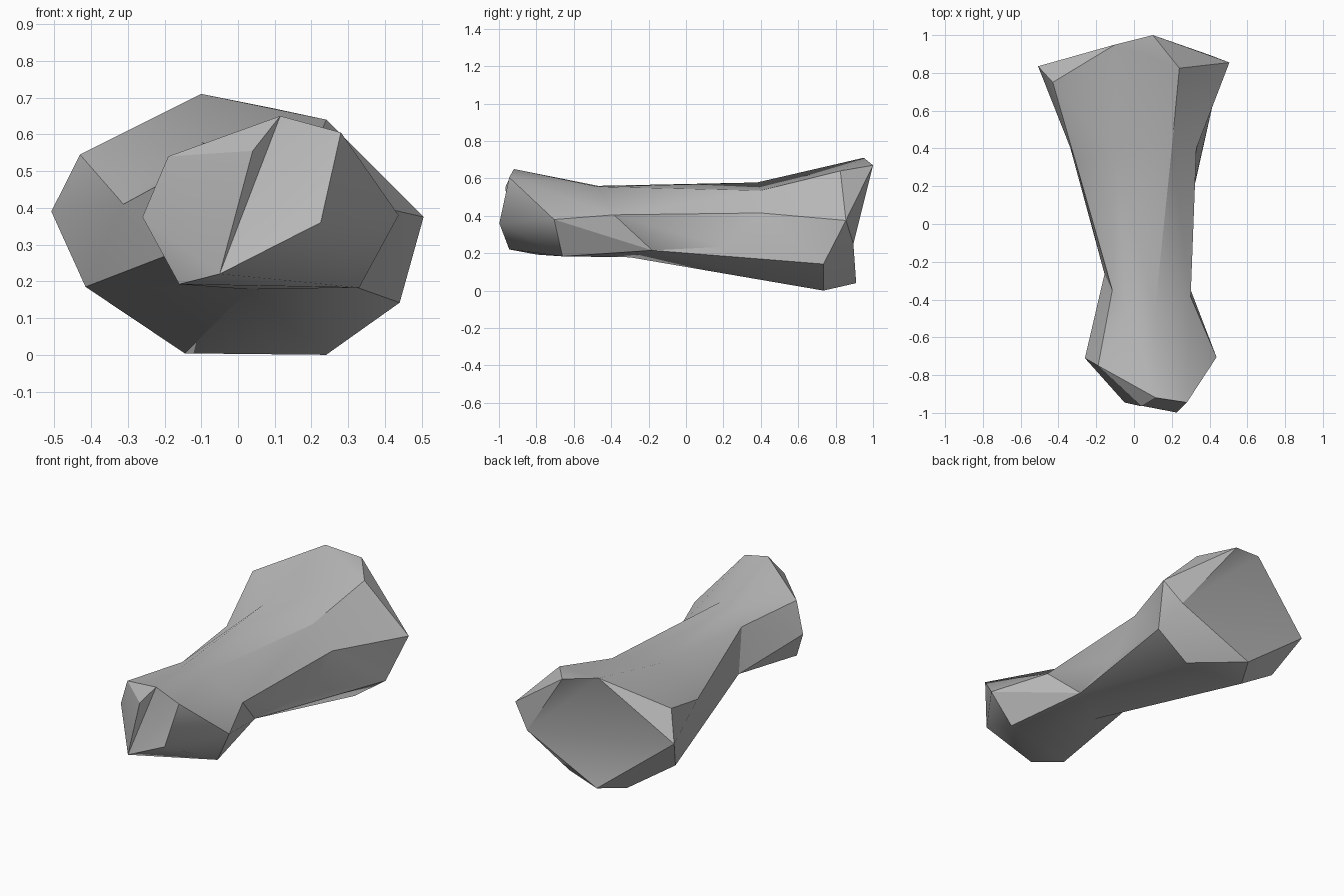
import bpy
import bmesh
import math
from mathutils import Vector

if "Cube" in bpy.data.objects:
    bpy.data.objects.remove(bpy.data.objects["Cube"], do_unlink=True)

# Corner points of the stone, grouped by section
points = dict(
    # narrow end
    tip_low=(-.05, -.945, .22), tip_left=(.04, -.965, .555),
    tip_top=(.115, -.92, .65), tip_right=(.28, -.945, .605),
    tip_nose=(.225, -.998, .36), cheek_left=(-.26, -.71, .375),
    brow_left=(-.19, -.75, .54), cheek_right=(.437, -.705, .38),
    jaw_right=(.33, -.66, .183), jaw_left=(-.16, -.795, .192),
    # waist
    waist_left=(-.115, -.35, .517), waist_top_left=(-.03, -.47, .56),
    waist_top_right=(.11, -.47, .555), waist_right=(.3, -.385, .405),
    waist_low_right=(.235, -.18, .215), waist_bottom=(.03, -.3, .178),
    waist_low_left=(-.156, -.265, .285),
    # flare
    flare_left=(-.312, .34, .41), flare_top_left=(-.1, .38, .578),
    flare_top_right=(.2, .4, .535), flare_right=(.33, .4, .415),
    flare_low_right=(.32, .21, .235),
    # broad end
    broad_low_left=(-.415, .69, .185), broad_left=(-.508, .835, .39),
    broad_brow=(-.43, .75, .545), broad_top=(-.1, .95, .71),
    broad_top_right=(.24, .825, .64), broad_right=(.505, .855, .375),
    broad_low_right=(.44, .735, .142), foot_right=(.24, .735, 0),
    foot_left=(-.145, .75, .004), back_top=(.1, 1, .67),
    back_right=(.4, .895, .25), back_foot=(-.06, .91, .04),
)

# Rings around the long axis; repeated names pinch the ring to a point
rings = [row.split() for row in (
    "tip_low tip_low tip_left tip_top tip_right "
    "tip_nose tip_nose tip_nose tip_low tip_low",
    "cheek_left cheek_left brow_left tip_top tip_right "
    "cheek_right jaw_right jaw_right jaw_left jaw_left",
    "waist_left waist_left waist_left waist_top_left waist_top_right "
    "waist_right waist_low_right waist_low_right waist_bottom waist_low_left",
    "flare_left flare_left flare_left flare_top_left flare_top_right "
    "flare_right flare_low_right waist_low_right waist_bottom waist_low_left",
    "broad_low_left broad_left broad_brow broad_top broad_top_right "
    "broad_right broad_low_right foot_right foot_left broad_low_left",
    "broad_left broad_left broad_left broad_top back_top "
    "broad_right back_right back_foot back_foot broad_left",
)]

# Quads that fold along a given corner, instead of outward
set_folds = {"flare_right": "broad_low_right", "flare_top_right": "broad_right"}

bm = bmesh.new()
verts = {name: bm.verts.new(co) for name, co in points.items()}


def add_fan(names):
    """Fill an outline with triangles that meet at its first corner."""
    first, *rest = [verts[n] for n in names]
    for pair in zip(rest, rest[1:]):
        bm.faces.new((first, *pair))


def add_patch(names):
    """Fill a triangle or bent quad; a quad is folded outward by default."""
    names = list(dict.fromkeys(names))
    if len(names) < 3:
        return
    if len(names) == 4:
        a, b, c, d = (Vector(points[n]) for n in names)
        centre = (a + b + c + d) / 4
        outward = centre - Vector((.05, centre.y, .35))
        normal = (b - a).cross(c - a)
        if (c - a).cross(d - b).dot(outward) < 0:
            normal.negate()
        fold_ac = normal.dot(d - a) <= 0
        if set_folds.get(names[0]) == names[2]:
            fold_ac = True
        if not fold_ac:
            names = names[1:] + names[:1]
    add_fan(names)


# Skin between neighbouring rings
for ring, following in zip(rings, rings[1:]):
    count = len(ring)
    for i in range(count):
        j = (i + 1) % count
        add_patch((ring[i], ring[j], following[j], following[i]))

# Close both ends
add_fan(dict.fromkeys(rings[0]))
add_fan("back_right back_foot broad_left broad_top back_top broad_right".split())
bmesh.ops.recalc_face_normals(bm, faces=bm.faces)

mesh = bpy.data.meshes.new("stone")
bm.to_mesh(mesh)
bm.free()
stone = bpy.data.objects.new("stone", mesh)
bpy.context.collection.objects.link(stone)

# Plain grey stone colour
grey = bpy.data.materials.new("stone_grey")
grey.use_nodes = True
colour = (.5, .5, .5, 1)
grey.diffuse_color = colour
grey.node_tree.nodes["Principled BSDF"].inputs["Base Color"].default_value = colour
mesh.materials.append(grey)

# Soft shading with crisp ridges
bpy.ops.object.select_all(action="DESELECT")
stone.select_set(True)
bpy.context.view_layer.objects.active = stone
bpy.ops.object.shade_smooth_by_angle(angle=math.radians(30))
